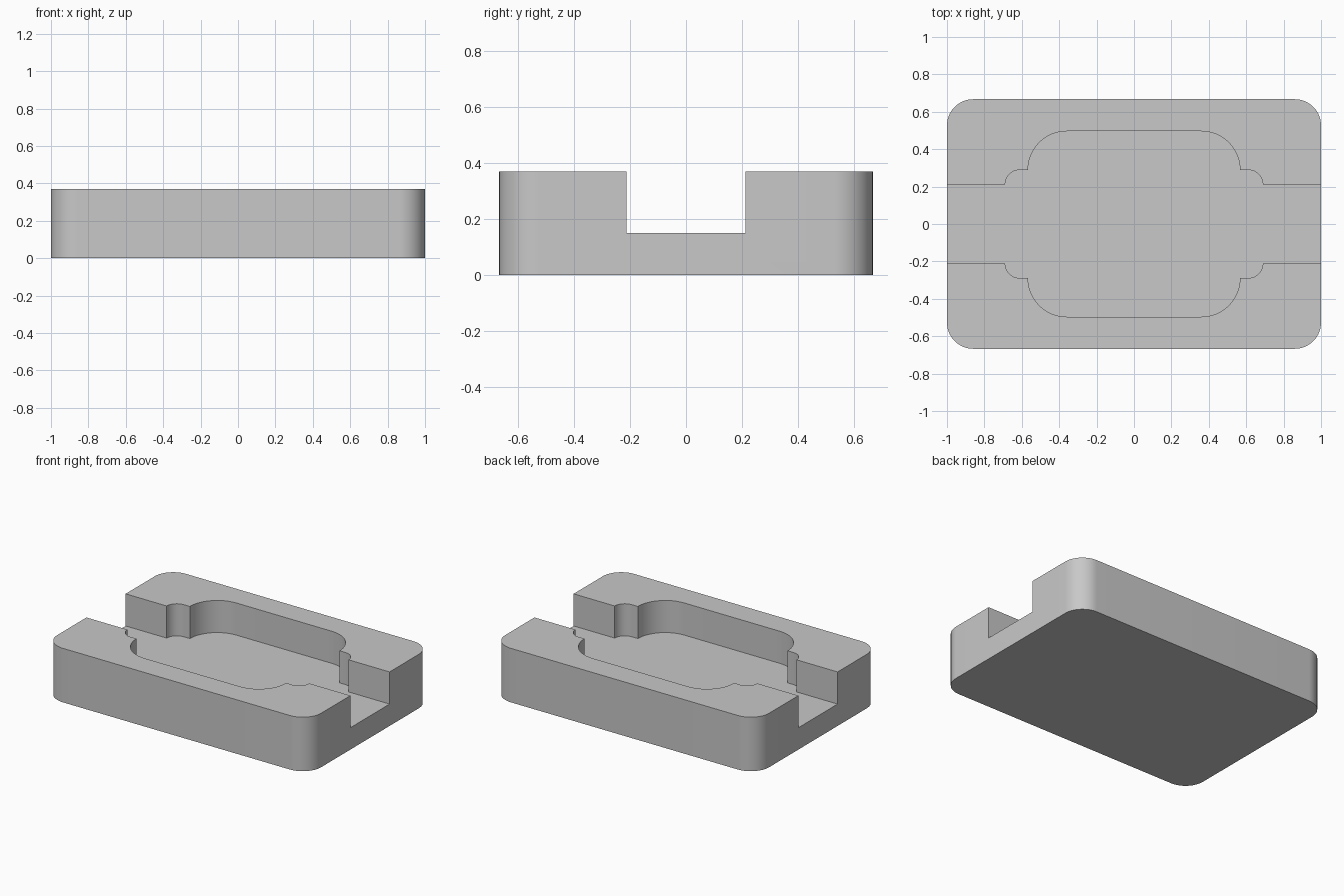
import bpy, bmesh
from math import sin, cos, radians, pi

default = bpy.data.objects.get("Cube")
if default:
    bpy.data.objects.remove(default, do_unlink=True)

HALF_X, HALF_Y, HEIGHT, FLOOR = 1.0, 0.667, 0.37, 0.15
CORNER = 0.14

grey = bpy.data.materials.new("plain_grey")
grey.use_nodes = True
colour = (0.58, 0.58, 0.58, 1)
grey.diffuse_color = colour
grey.node_tree.nodes["Principled BSDF"].inputs["Base Color"].default_value = colour


def arc(cx, cy, r, start, end, steps=16):
    angles = [radians(start + (end - start) * i / steps) for i in range(steps + 1)]
    return [(cx + r * cos(a), cy + r * sin(a)) for a in angles]


def four_way(quarter):
    """Mirror an outline quarter (+x axis to +y axis) into a closed loop."""
    half = quarter + [(-x, y) for x, y in reversed(quarter)]
    return half + [(-x, -y) for x, y in half]


def prism(name, outline, z0, z1):
    bm = bmesh.new()
    bottom = bm.faces.new([bm.verts.new((x, y, z0)) for x, y in outline])
    side = bmesh.ops.extrude_face_region(bm, geom=[bottom])
    verts = [g for g in side["geom"] if isinstance(g, bmesh.types.BMVert)]
    bmesh.ops.translate(bm, verts=verts, vec=(0, 0, z1 - z0))
    bmesh.ops.recalc_face_normals(bm, faces=bm.faces)
    mesh = bpy.data.meshes.new(name)
    bm.to_mesh(mesh)
    bm.free()
    mesh.materials.append(grey)
    obj = bpy.data.objects.new(name, mesh)
    bpy.context.collection.objects.link(obj)
    return obj


# Block with rounded vertical corners
block = prism("block", four_way(arc(HALF_X - CORNER, HALF_Y - CORNER, CORNER, 0, 90)),
              0, HEIGHT)

# Through slot, small shoulder reliefs and wide central pocket in one outline
pocket = [(1.2, 0.212)]
pocket += arc(0.612, 0.212, 0.077, 0, 90, 10)
pocket += arc(0.36, 0.289, 0.207, 0, 90)
cutter = prism("pocket_cutter", four_way(pocket), FLOOR, HEIGHT + 0.2)

cut = block.modifiers.new("pocket", "BOOLEAN")
cut.operation = "DIFFERENCE"
cut.solver = "EXACT"
cut.object = cutter

bpy.ops.object.select_all(action="DESELECT")
block.select_set(True)
bpy.context.view_layer.objects.active = block
bpy.ops.object.modifier_apply(modifier=cut.name)
bpy.data.objects.remove(cutter, do_unlink=True)
bpy.ops.object.shade_smooth_by_angle(angle=radians(30))
